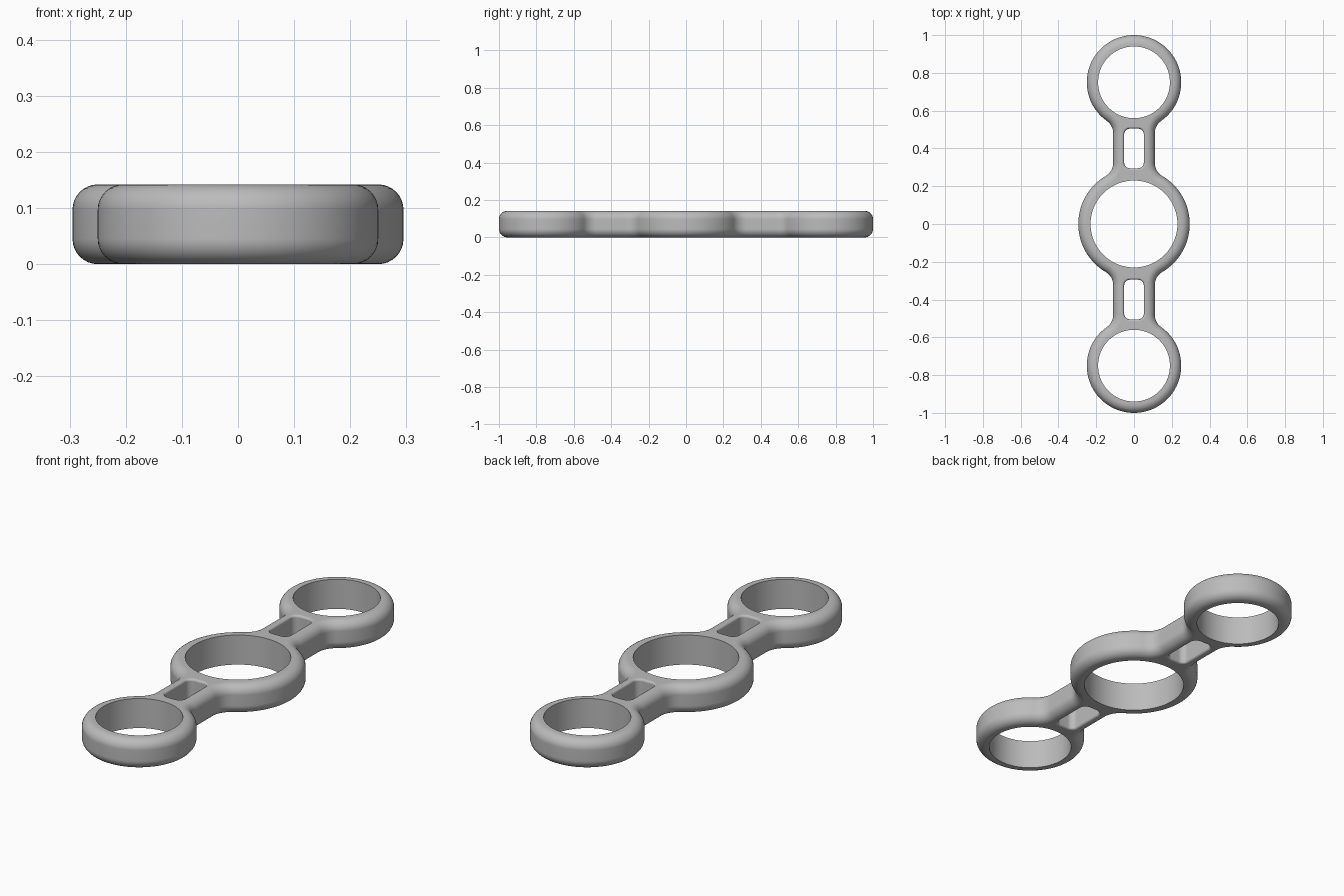
import bpy
import bmesh
from math import pi, sin, cos, sqrt, atan2, radians

cube = bpy.data.objects.get("Cube")
if cube:
    bpy.data.objects.remove(cube, do_unlink=True)

HEIGHT = 0.142
MID_R, MID_HOLE = 0.295, 0.23
END_R, END_HOLE, END_Y = 0.25, 0.19, 0.75
NECK, FILLET = 0.11, 0.08
OUTER_ROUND, SLOT_ROUND = 0.045, 0.011


def arc(cx, cy, r, a0, a1, n):
    return [(cx + r * cos(a0 + (a1 - a0) * i / n),
             cy + r * sin(a0 + (a1 - a0) * i / n)) for i in range(n + 1)]


def outline(d):
    """Closed silhouette of rings and necks, moved inward by d."""
    fx = NECK + FILLET
    y1 = sqrt((MID_R + FILLET) ** 2 - fx ** 2)
    drop = sqrt((END_R + FILLET) ** 2 - fx ** 2)
    y2 = END_Y - drop
    a1, a2 = atan2(y1, fx), atan2(drop, fx)
    q = arc(0, 0, MID_R - d, 0, a1, 14)
    q += arc(fx, y1, FILLET + d, pi + a1, pi, 10)[1:]
    q += arc(fx, y2, FILLET + d, pi, pi - a2, 10)
    q += arc(0, END_Y, END_R - d, -a2, pi / 2, 32)[1:]
    half = q + [(-x, y) for x, y in q[-2::-1]]
    return half + [(x, -y) for x, y in half[-2:0:-1]]


def slot(y, d):
    """Rounded rectangular window through a neck, widened by d."""
    r, hx, hy = 0.03, 0.052, 0.105
    pts = []
    for k, (sx, sy) in enumerate([(1, 1), (-1, 1), (-1, -1), (1, -1)]):
        pts += arc(sx * (hx - r), y + sy * (hy - r), r + d,
                   k * pi / 2, (k + 1) * pi / 2, 6)
    return pts


def rounded_levels(r, n):
    """Pairs of offset and height for a wall with rounded top and bottom."""
    low = [(r * (1 - sin(t)), r * (1 - cos(t)))
           for t in (pi / 2 * i / n for i in range(n + 1))]
    return low + [(d, HEIGHT - z) for d, z in reversed(low)]


bm = bmesh.new()
caps = ([], [])


def wall(loops):
    """Skin a stack of equal loops and keep its end edges for the caps."""
    rows = [[bm.verts.new((x, y, z)) for x, y in pts] for pts, z in loops]
    n = len(rows[0])
    for a, b in zip(rows, rows[1:]):
        for i in range(n):
            j = (i + 1) % n
            bm.faces.new((a[i], a[j], b[j], b[i]))
    for cap, row in zip(caps, (rows[0], rows[-1])):
        cap += [bm.edges.get((row[i], row[(i + 1) % n])) for i in range(n)]


# Outer rounded wall
wall([(outline(d), z) for d, z in rounded_levels(OUTER_ROUND, 8)])

# Sharp-edged finger holes
for y, r in ((0, MID_HOLE), (END_Y, END_HOLE), (-END_Y, END_HOLE)):
    circle = arc(0, y, r, 0, 2 * pi, 96)[:-1]
    wall([(circle, 0), (circle, HEIGHT)])

# Softened neck windows
for y in (0.4, -0.4):
    wall([(slot(y, d), z) for d, z in rounded_levels(SLOT_ROUND, 4)])

# Flat top and bottom
for edges in caps:
    bmesh.ops.triangle_fill(bm, use_beauty=True, edges=edges)
bmesh.ops.recalc_face_normals(bm, faces=bm.faces)

mesh = bpy.data.meshes.new("ring_frame")
bm.to_mesh(mesh)
bm.free()
frame = bpy.data.objects.new("ring_frame", mesh)
bpy.context.collection.objects.link(frame)

# Plain grey finish
grey = bpy.data.materials.new("plain_grey")
grey.use_nodes = True
grey.diffuse_color = (0.5, 0.5, 0.5, 1)
grey.node_tree.nodes["Principled BSDF"].inputs["Base Color"].default_value = (0.5, 0.5, 0.5, 1)
mesh.materials.append(grey)

bpy.ops.object.select_all(action='DESELECT')
frame.select_set(True)
bpy.context.view_layer.objects.active = frame
bpy.ops.object.shade_smooth_by_angle(angle=radians(35))
soft = frame.modifiers.new("even_shading", 'WEIGHTED_NORMAL')
soft.keep_sharp = True
